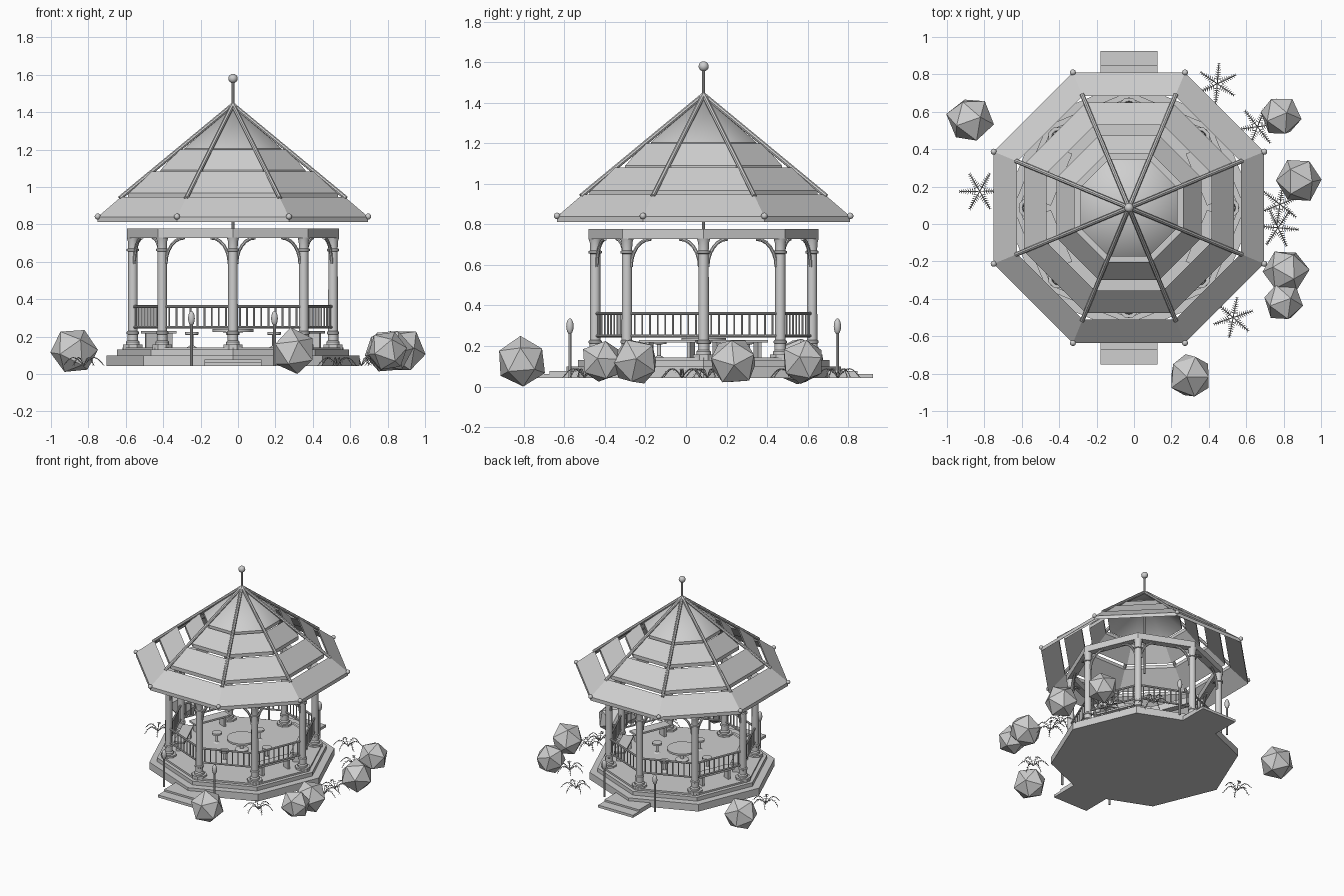
import bpy, bmesh, math, random
from math import sin, cos, pi
from mathutils import Vector, Matrix, Euler

if "Cube" in bpy.data.objects:
    bpy.data.objects.remove(bpy.data.objects["Cube"])

random.seed(4)
CX, CY = -0.027, 0.087          # centre of the pavilion
C = Vector((CX, CY, 0))
K = 1 / cos(pi / 8)             # apothem to corner radius
G = 0.043                       # ground level of the pavilion

mat = bpy.data.materials.new("plain grey")
mat.diffuse_color = (0.62, 0.62, 0.62, 1)
mat.use_nodes = True
mat.node_tree.nodes["Principled BSDF"].inputs["Base Color"].default_value = mat.diffuse_color


def finish(name, bm, smooth=False):
    bmesh.ops.recalc_face_normals(bm, faces=bm.faces)
    me = bpy.data.meshes.new(name)
    bm.to_mesh(me)
    bm.free()
    me.materials.append(mat)
    ob = bpy.data.objects.new(name, me)
    bpy.context.collection.objects.link(ob)
    if smooth:
        bpy.context.view_layer.objects.active = ob
        ob.select_set(True)
        bpy.ops.object.shade_smooth_by_angle(angle=math.radians(40))
        ob.select_set(False)
    return ob


def lathe(bm, prof, n, phase=0.0, at=C, closed=False):
    """Revolve (radius, height) points in n steps."""
    rings = []
    for r, z in prof:
        if r < 1e-5:
            rings.append([bm.verts.new(at + Vector((0, 0, z)))])
        else:
            rings.append([bm.verts.new(at + Vector((r * cos(phase + 2 * pi * i / n),
                          r * sin(phase + 2 * pi * i / n), z))) for i in range(n)])
    pairs = list(zip(rings, rings[1:]))
    if closed:
        pairs.append((rings[-1], rings[0]))
    for a, b in pairs:
        for i in range(n):
            j = (i + 1) % n
            vs = [a[i % len(a)], a[j % len(a)], b[j % len(b)], b[i % len(b)]]
            vs = list(dict.fromkeys(vs))
            if len(vs) > 2:
                bm.faces.new(vs)


def turned(name, prof, n, phase=0.0, at=C, closed=False, smooth=False):
    bm = bmesh.new()
    lathe(bm, prof, n, phase, at, closed)
    return finish(name, bm, smooth)


def box(bm, size, mtx):
    bmesh.ops.create_cube(bm, size=1, matrix=mtx @ Matrix.Diagonal((*size, 1)))


def tube(bm, pts, r, n=8):
    """Round bar through the points."""
    rings = []
    for i, p in enumerate(pts):
        d = pts[min(i + 1, len(pts) - 1)] - pts[max(i - 1, 0)]
        q = d.to_track_quat('Z', 'Y')
        rings.append([bm.verts.new(p + q @ Vector((r * cos(2 * pi * k / n), r * sin(2 * pi * k / n), 0)))
                      for k in range(n)])
    for a, b in zip(rings, rings[1:]):
        for k in range(n):
            bm.faces.new((a[k], a[(k + 1) % n], b[(k + 1) % n], b[k]))
    bm.faces.new(rings[0])
    bm.faces.new(rings[-1])


def polar(r, a, z):
    return C + Vector((r * cos(a), r * sin(a), z))


def ball(name, p, r, sz=1.0):
    bm = bmesh.new()
    bmesh.ops.create_uvsphere(bm, u_segments=12, v_segments=8, radius=r,
                              matrix=Matrix.Translation(p) @ Matrix.Diagonal((1, 1, sz, 1)))
    finish(name, bm, True)


# stepped octagonal platform
turned("platform", [(0, G), (0.677, G), (0.677, 0.10), (0.62, 0.10), (0.62, 0.13),
                    (0.59, 0.13), (0.59, 0.143), (0, 0.143)], 8)

# entrance steps, front and back
for s, side in ((-1, "front"), (1, "back")):
    bm = bmesh.new()
    box(bm, (0.305, 0.08, 0.02), Matrix.Translation((CX, CY + s * 0.797, G + 0.01)))
    box(bm, (0.305, 0.16, 0.034), Matrix.Translation((CX, CY + s * 0.68, G + 0.017)))
    finish(side + "_steps", bm)

# columns with plinth, collars and curved brackets
COL = 0.535
for k in range(8):
    a = k * pi / 4
    p = polar(COL, a, 0)
    turned("column_plinth", [(0, 0.13), (0.056, 0.13), (0.056, 0.157), (0, 0.157)], 8, pi / 8, p)
    turned("column", [(0.036, 0.15), (0.036, 0.172), (0.028, 0.18), (0.028, 0.212), (0.033, 0.215),
                      (0.033, 0.225), (0.026, 0.23), (0.025, 0.655), (0.033, 0.658), (0.033, 0.668),
                      (0.025, 0.672), (0.027, 0.71), (0.033, 0.73)], 12, 0, p, smooth=True)
    bm = bmesh.new()
    for s in (-1, 1):
        d = (polar(COL, a + s * pi / 4, 0) - p).normalized()
        pts = [p + d * (0.022 + 0.105 * (1 - cos(t * pi / 12))) + Vector((0, 0, 0.59 + 0.138 * sin(t * pi / 12)))
               for t in range(7)]
        tube(bm, pts, 0.009)
    finish("column_brackets", bm, True)

# ring beam on the columns
turned("ring_beam", [(0.567, 0.727), (0.567, 0.777), (0.51, 0.777), (0.51, 0.727)], 8, closed=True)

# railings between the columns
for k in range(8):
    p, q = polar(COL, k * pi / 4, 0), polar(COL, (k + 1) * pi / 4, 0)
    bm = bmesh.new()
    for z, r in ((0.36, 0.008), (0.25, 0.007)):
        tube(bm, [p + Vector((0, 0, z)), q + Vector((0, 0, z))], r)
    for i in range(1, 10):
        m = p.lerp(q, i / 10)
        tube(bm, [m + Vector((0, 0, 0.25)), m + Vector((0, 0, 0.36))], 0.005, 6)
    finish("railing", bm)

# benches along the sides
for k in (0, 3, 4, 7):
    a = (k + 0.5) * pi / 4
    m = Matrix.Translation(polar(0.43, a, 0)) @ Matrix.Rotation(a, 4, 'Z')
    bm = bmesh.new()
    box(bm, (0.08, 0.30, 0.014), m @ Matrix.Translation((0, 0, 0.223)))
    for y in (-0.11, 0.11):
        box(bm, (0.06, 0.018, 0.08), m @ Matrix.Translation((0, y, 0.18)))
    finish("bench", bm)

# table and stools
turned("table", [(0.05, 0.143), (0.05, 0.152), (0.014, 0.158), (0.014, 0.222), (0.11, 0.225),
                 (0.11, 0.24), (0, 0.24)], 16, smooth=True)
for k in range(4):
    turned("stool", [(0.025, 0.143), (0.01, 0.152), (0.01, 0.208), (0.036, 0.21),
                     (0.036, 0.224), (0, 0.224)], 12, 0, polar(0.22, k * pi / 2, 0), smooth=True)

# roof tiers: lower apothem, its top height, upper apothem, its top height
for r0, z0, r1, z1 in ((0.723, 0.84, 0.598, 0.947), (0.562, 0.967, 0.442, 1.082), (0.387, 1.09, 0.29, 1.2)):
    turned("roof_tier", [(r0 * K, z0), (r1 * K, z1), (r1 * K, z1 - 0.025), (r0 * K, z0 - 0.028)],
           8, pi / 8, closed=True)
turned("roof_cap", [(0.26 * K, 1.18), (0.26 * K, 1.205), (0, 1.435), (0, 1.41)], 8, pi / 8, closed=True, smooth=True)

# hip rafters and eave balls
for k in range(8):
    a = (k + 0.5) * pi / 4
    bm = bmesh.new()
    tube(bm, [polar(0.655, a, 0.94), polar(0.0, a, 1.44)], 0.012)
    finish("hip_rafter", bm, True)
    ball("eave_ball", polar(0.783, a, 0.842), 0.016)

# centre post and finial
bm = bmesh.new()
tube(bm, [C + Vector((0, 0, 0.76)), C + Vector((0, 0, 1.57))], 0.007)
finish("centre_post", bm, True)
ball("finial_ball", C + Vector((0, 0, 1.58)), 0.025)

# garden lamps beside the steps
for sx in (-1, 1):
    for sy in (-1, 1):
        p = C + Vector((sx * 0.222, sy * 0.66, 0))
        bm = bmesh.new()
        tube(bm, [p + Vector((0, 0, G)), p + Vector((0, 0, 0.265))], 0.008)
        finish("lamp_post", bm, True)
        ball("lamp_head", p + Vector((0, 0, 0.297)), 0.018, 2.2)

# faceted rocks
for x, y, r in ((-0.875, 0.56, 0.125), (0.785, 0.58, 0.11), (0.88, 0.235, 0.12),
                (0.81, -0.25, 0.12), (0.80, -0.415, 0.108), (0.30, -0.81, 0.12)):
    bm = bmesh.new()
    rot = Euler([random.uniform(0, 6) for _ in range(3)]).to_matrix().to_4x4()
    bmesh.ops.create_icosphere(bm, subdivisions=1, radius=r * 1.04, matrix=rot)
    for v in bm.verts:
        v.co *= random.uniform(0.94, 1.04)
        v.co += Vector((x, y, 0.122))
        v.co.z = max(v.co.z, 0.0)
    finish("rock", bm)

# ferns: six arching fronds with paired leaflets
for x, y in ((0.445, 0.75), (0.66, 0.52), (0.78, 0.105), (0.77, -0.02), (0.53, -0.50), (-0.825, 0.175)):
    bm = bmesh.new()
    turn = random.uniform(0, 1)
    for f in range(6):
        a = turn + f * pi / 3
        d, w = Vector((cos(a), sin(a), 0)), Vector((-sin(a), cos(a), 0))
        pts = [Vector((x, y, G)) + d * (0.105 * t / 9) + Vector((0, 0, 0.045 * sin(t / 9 * 3.0)))
               for t in range(10)]
        tube(bm, pts, 0.0025, 4)
        for t in range(2, 10):
            l = 0.021 * (1.15 - t / 12)
            for s in (-1, 1):
                tip = pts[t] + w * (s * l) + d * 0.006 - Vector((0, 0, 0.004))
                bm.faces.new([bm.verts.new(c) for c in
                              (pts[t] - d * 0.003, pts[t] + d * 0.003, tip + d * 0.001, tip - d * 0.001)])
    finish("fern", bm)
